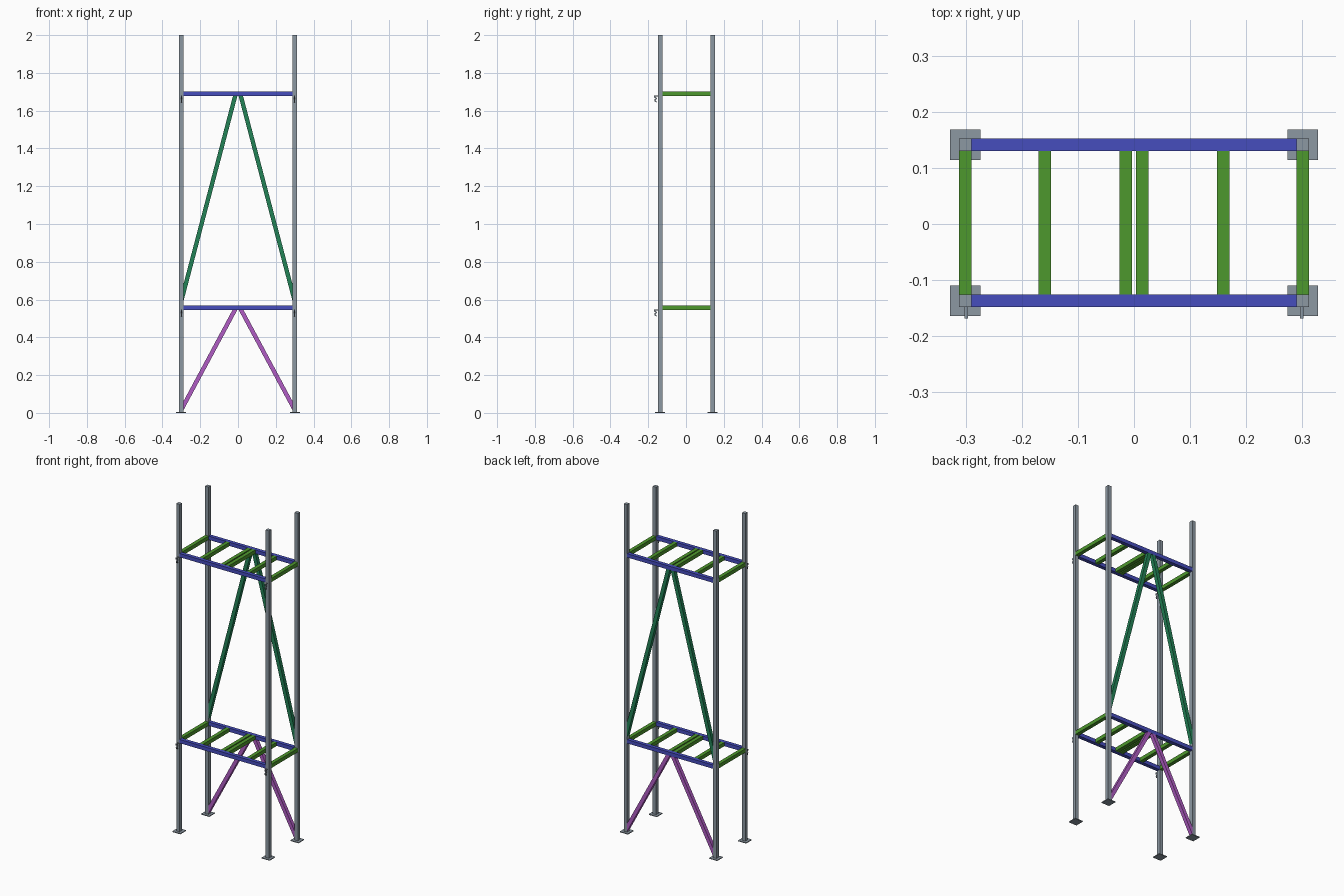
import bpy
import bmesh
from mathutils import Vector

if "Cube" in bpy.data.objects:
    bpy.data.objects.remove(bpy.data.objects["Cube"], do_unlink=True)


def material(name, rgb):
    m = bpy.data.materials.new(name)
    m.use_nodes = True
    m.diffuse_color = (*rgb, 1)
    m.node_tree.nodes["Principled BSDF"].inputs["Base Color"].default_value = (*rgb, 1)
    return m


GREY = material("steel grey", (0.262, 0.314, 0.361))
BLUE = material("beam blue", (0.061, 0.074, 0.515))
GREEN = material("joist green", (0.076, 0.314, 0.027))
TEAL = material("brace teal", (0.016, 0.223, 0.093))
PURPLE = material("brace purple", (0.434, 0.107, 0.552))


def prism(name, points, depth, mat):
    """Extrude a closed 3D outline along the depth vector."""
    bm = bmesh.new()
    face = bm.faces.new([bm.verts.new(p) for p in points])
    ext = bmesh.ops.extrude_face_region(bm, geom=[face])
    moved = [g for g in ext["geom"] if isinstance(g, bmesh.types.BMVert)]
    bmesh.ops.translate(bm, verts=moved, vec=Vector(depth))
    bmesh.ops.recalc_face_normals(bm, faces=bm.faces)
    mesh = bpy.data.meshes.new(name)
    bm.to_mesh(mesh)
    bm.free()
    mesh.materials.append(mat)
    ob = bpy.data.objects.new(name, mesh)
    bpy.context.collection.objects.link(ob)
    return ob


def box(name, x0, x1, y0, y1, z0, z1, mat):
    return prism(name, [(x0, y0, z0), (x1, y0, z0), (x1, y1, z0), (x0, y1, z0)],
                 (0, 0, z1 - z0), mat)


H = 0.0113                       # half width of every square section
POST_X = 0.301
ROWS = {"front": -0.137, "back": 0.141}
SIDES = {"left": 1, "right": -1}
LEVELS = {"lower": 0.557, "upper": 1.69}
INNER = POST_X - H               # inner face of the posts

# Posts and foot plates
for row, y in ROWS.items():
    for side, s in SIDES.items():
        x = s * POST_X
        box(f"{row}_{side}_post", x - H, x + H, y - H, y + H, 0.005, 2, GREY)
        box(f"{row}_{side}_foot_plate", x - 0.027, x + 0.027, y - 0.027, y + 0.027,
            0, 0.005, GREY)

# Hook outline on the front posts: offset out from the post, drop below the beam
HOOK = [(0, 0.010), (0.020, 0.010), (0.020, 0.020), (0.012, 0.026), (0.020, 0.032),
        (0.016, 0.044), (0.008, 0.046), (0.008, 0.040), (0.013, 0.036),
        (0.006, 0.028), (0.006, 0.024), (0.013, 0.016), (0, 0.016)]

# Horizontal frames
for level, z in LEVELS.items():
    for row, y in ROWS.items():
        box(f"{level}_{row}_beam", -INNER, INNER, y - H, y + H, z - H, z + H, BLUE)
    for side, s in SIDES.items():
        for part, px in (("end", POST_X), ("middle", 0.159), ("centre", 0.0145)):
            x = s * px
            box(f"{level}_{side}_{part}_joist", x - H, x + H,
                ROWS["front"] + H, ROWS["back"] - H, z - H, z + H, GREEN)
        face_y = ROWS["front"] - H
        prism(f"{level}_{side}_hook",
              [(s * 0.299 - 0.003, face_y - d, z - drop) for d, drop in HOOK],
              (0.006, 0, 0), GREY)

# Diagonal braces on the back, mitred to the post faces and the beam undersides
for level, foot, mat in (("lower", 0.012, PURPLE), ("upper", 0.588, TEAL)):
    top = LEVELS[level] - H
    slope = (top - foot) / (INNER - 0.003)
    width = 2 * H * (1 + 1 / slope ** 2) ** 0.5
    shoulder = top - slope * (INNER - 0.003 - width)
    for side, s in SIDES.items():
        outline = [(0.003, top), (0.003 + width, top), (INNER, shoulder), (INNER, foot)]
        prism(f"{level}_{side}_brace",
              [(s * x, ROWS["back"] - H, z) for x, z in outline], (0, 2 * H, 0), mat)
